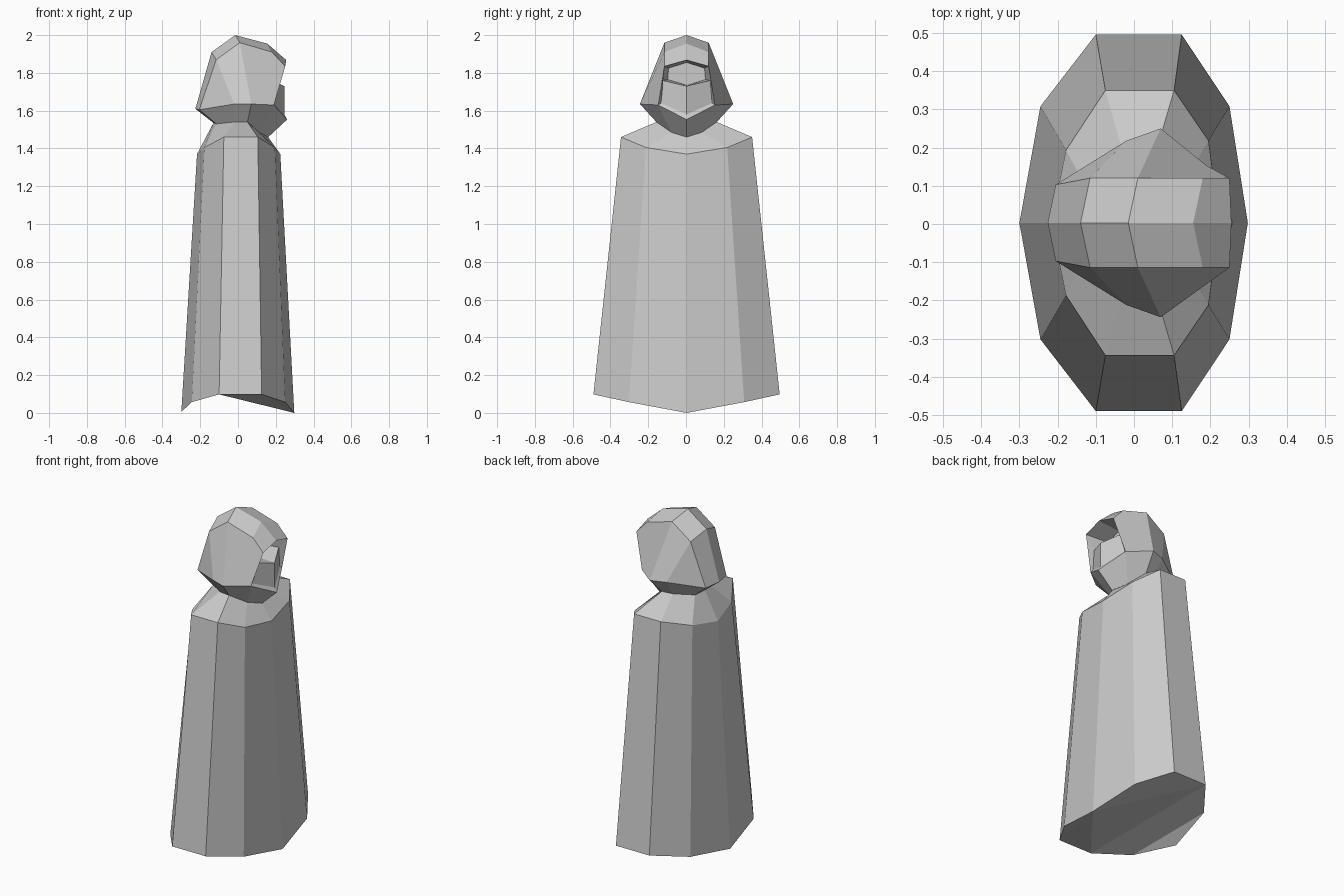
import bpy, bmesh

if "Cube" in bpy.data.objects:
    bpy.data.objects.remove(bpy.data.objects["Cube"])

Y0 = 0.003  # symmetry plane


def build(name, strips, faces, pts):
    """Build one half from named points, mirror it across y, weld the seam."""
    bm = bmesh.new()
    for side in (1, -1):
        v = {k: bm.verts.new((p[0], Y0 + side * p[1], p[2])) for k, p in pts.items()}
        polys = list(faces)
        for lo, hi in strips:
            polys += [(lo[i], lo[i + 1], hi[i + 1], hi[i]) for i in range(len(lo) - 1)]
        for f in polys:
            bm.faces.new([v[k] for k in (f if side == 1 else f[::-1])])
    bmesh.ops.remove_doubles(bm, verts=bm.verts, dist=0.0005)
    bmesh.ops.recalc_face_normals(bm, faces=bm.faces)
    me = bpy.data.meshes.new(name)
    bm.to_mesh(me)
    bm.free()
    ob = bpy.data.objects.new(name, me)
    bpy.context.collection.objects.link(ob)
    return ob


def row(key, pts):
    return {f"{key}{i}": p for i, p in enumerate(pts)}


def keys(key, n):
    return [f"{key}{i}" for i in range(n)]


# half rings, running from the back (-x) around to the face side (+x)
hem = [(-.30, 0, .005), (-.245, .305, .057), (-.10, .493, .098),
       (.125, .493, .098), (.25, .305, .057), (.298, 0, 0)]
shoulder = [(-.217, 0, 1.37), (-.178, .19, 1.405), (-.075, .347, 1.46),
            (.105, .347, 1.46), (.195, .215, 1.405), (.224, 0, 1.37)]
neck = [(-.13, 0, 1.535), (-.115, .075, 1.53), (-.02, .15, 1.54),
        (.05, .16, 1.54), (.115, .08, 1.485), (.16, 0, 1.46)]
jaw = [(-.226, 0, 1.61), (-.205, .10, 1.605), (-.02, .215, 1.635),
       (.07, .247, 1.635), (.19, .15, 1.63), (.26, 0, 1.553)]
side = [(-.115, .117, 1.87), (.01, .117, 1.96), (.18, .117, 1.91), (.25, .117, 1.835)]
crown = [(-.14, 0, 1.91), (-.015, 0, 2.0), (.155, 0, 1.955), (.255, 0, 1.868)]

# robe with sagging underside
build("robe", [(keys("h", 6), keys("s", 6)), (keys("s", 6), keys("n", 6))],
      [("h5", "h4", "h3"), ("h5", "h3", "h2"),
       ("h5", "h2", "m2"), ("m2", "h2", "h1", "m1"), ("m1", "h1", "h0")],
      {**row("h", hem), **row("s", shoulder), **row("n", neck),
       "m2": (-.10, 0, .098), "m1": (-.245, 0, .057)})

# hood shell with open face
build("hood", [(keys("n", 6), keys("j", 6)), (keys("t", 4), keys("c", 4))],
      [("j0", "j1", "t0", "c0"), ("j1", "j2", "t0"), ("j2", "j3", "t1", "t0"),
       ("j3", "j4", "t3", "t2", "t1")],
      {**row("n", neck), **row("j", jaw), **row("t", side), **row("c", crown)})

# ridged mask and the recess inside the hood
inner = {"lip": (.26, 0, 1.553), "cheek": (.19, .15, 1.63),
         "rim": (.25, .117, 1.835), "top": (.255, 0, 1.868),
         "chin": (.245, 0, 1.58), "nose": (.245, 0, 1.73),
         "jaw": (.185, .135, 1.64), "eye": (.185, .125, 1.76),
         "b_low": (.11, 0, 1.735), "b_side": (.11, .10, 1.765),
         "b_up": (.11, .095, 1.825), "b_top": (.11, 0, 1.855)}
build("face_mask", [],
      [("lip", "cheek", "jaw", "chin"), ("chin", "jaw", "eye", "nose"),
       ("nose", "eye", "b_side", "b_low"), ("b_low", "b_side", "b_up", "b_top"),
       ("cheek", "rim", "eye", "jaw"), ("eye", "rim", "b_up", "b_side"),
       ("rim", "top", "b_top", "b_up")], inner)
